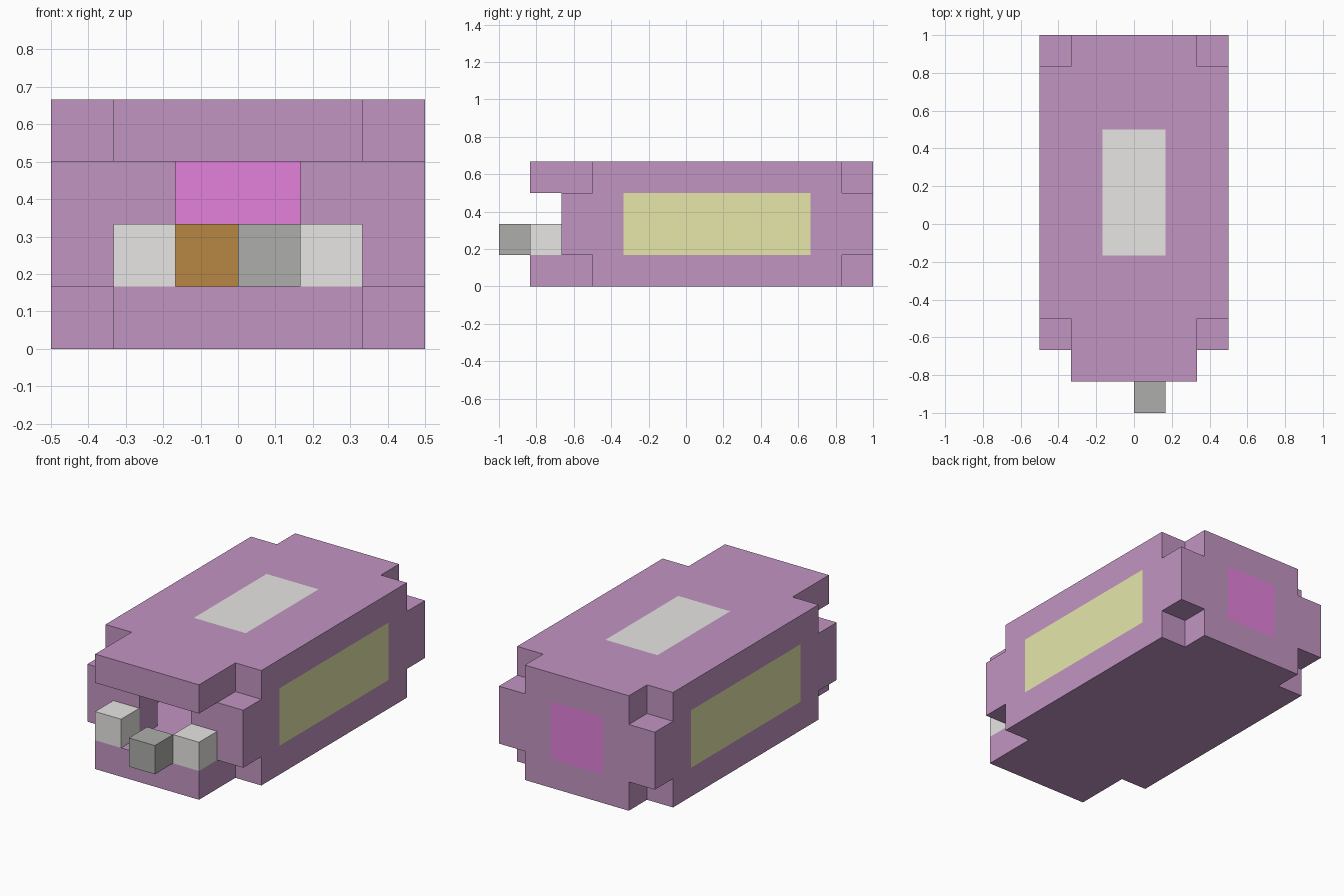
import bpy, bmesh
from itertools import product
from mathutils import Vector

old = bpy.data.objects.get("Cube")
if old:
    bpy.data.objects.remove(old, do_unlink=True)

U = 1 / 6  # size of one building block


def material(name, r, g, b):
    m = bpy.data.materials.new(name)
    m.use_nodes = True
    m.diffuse_color = (r, g, b, 1)
    bsdf = next(n for n in m.node_tree.nodes if n.type == 'BSDF_PRINCIPLED')
    bsdf.inputs["Base Color"].default_value = (r, g, b, 1)
    return m


PURPLE = material("dusty purple", 0.54, 0.30, 0.54)
MAGENTA = material("magenta", 0.76, 0.22, 0.70)
YELLOW = material("pale yellow", 0.87, 0.88, 0.44)
WHITE = material("off white", 0.87, 0.86, 0.84)
GREY = material("mid grey", 0.42, 0.42, 0.41)
BROWN = material("brown", 0.47, 0.24, 0.057)


def cells(x, y, z):
    """All block positions inside the given half-open ranges."""
    return product(range(*x), range(*y), range(*z))


def blocks(name, filled, mats):
    """Mesh of the exposed faces of a block dictionary {cell: material index}."""
    bm = bmesh.new()
    for cell, index in filled.items():
        centre = Vector(cell) + Vector((0.5, 0.5, 0.5))
        for axis, side in product(range(3), (-1, 1)):
            normal = Vector((0, 0, 0))
            normal[axis] = side
            if tuple(int(c + n) for c, n in zip(cell, normal)) in filled:
                continue
            a, b = Vector((0, 0, 0)), Vector((0, 0, 0))
            a[(axis + 1) % 3] = 0.5
            b[(axis + 2) % 3] = 0.5 * side
            mid = centre + normal / 2
            corners = (mid - a - b, mid + a - b, mid + a + b, mid - a + b)
            face = bm.faces.new([bm.verts.new(p * U) for p in corners])
            face.material_index = index
    bmesh.ops.remove_doubles(bm, verts=bm.verts, dist=U / 100)
    mesh = bpy.data.meshes.new(name)
    bm.to_mesh(mesh)
    bm.free()
    for m in mats:
        mesh.materials.append(m)
    obj = bpy.data.objects.new(name, mesh)
    bpy.context.collection.objects.link(obj)
    return obj


# Hull: middle band, then floor and roof with notched corners
hull = dict.fromkeys(cells((-3, 3), (-4, 6), (1, 3)), 0)
for level in (0, 3):
    hull.update(dict.fromkeys(cells((-3, 3), (-3, 5), (level, level + 1)), 0))
    hull.update(dict.fromkeys(cells((-2, 2), (-5, 6), (level, level + 1)), 0))

# Hollow cabin and the open windscreen in front of it
for hole in (cells((-2, 2), (-3, 5), (1, 3)), cells((-1, 1), (-4, -3), (1, 3))):
    for c in hole:
        hull.pop(c, None)

# Coloured panels: rear, both sides, roof
panels = [
    (1, (-1, 1), (5, 6), (1, 3)),
    (2, (-3, -2), (-2, 4), (1, 3)),
    (2, (2, 3), (-2, 4), (1, 3)),
    (3, (-1, 1), (-1, 3), (3, 4)),
]
for index, *box in panels:
    hull.update(dict.fromkeys(cells(*box), index))
blocks("hull", hull, [PURPLE, MAGENTA, YELLOW, WHITE])

# Single-block fittings
fittings = [
    ("right_headlight", (-2, -5, 1), WHITE),
    ("left_headlight", (1, -5, 1), WHITE),
    ("nose_block", (0, -6, 1), GREY),
    ("seat", (-1, -1, 1), BROWN),
]
for name, cell, mat in fittings:
    blocks(name, {cell: 0}, [mat])
